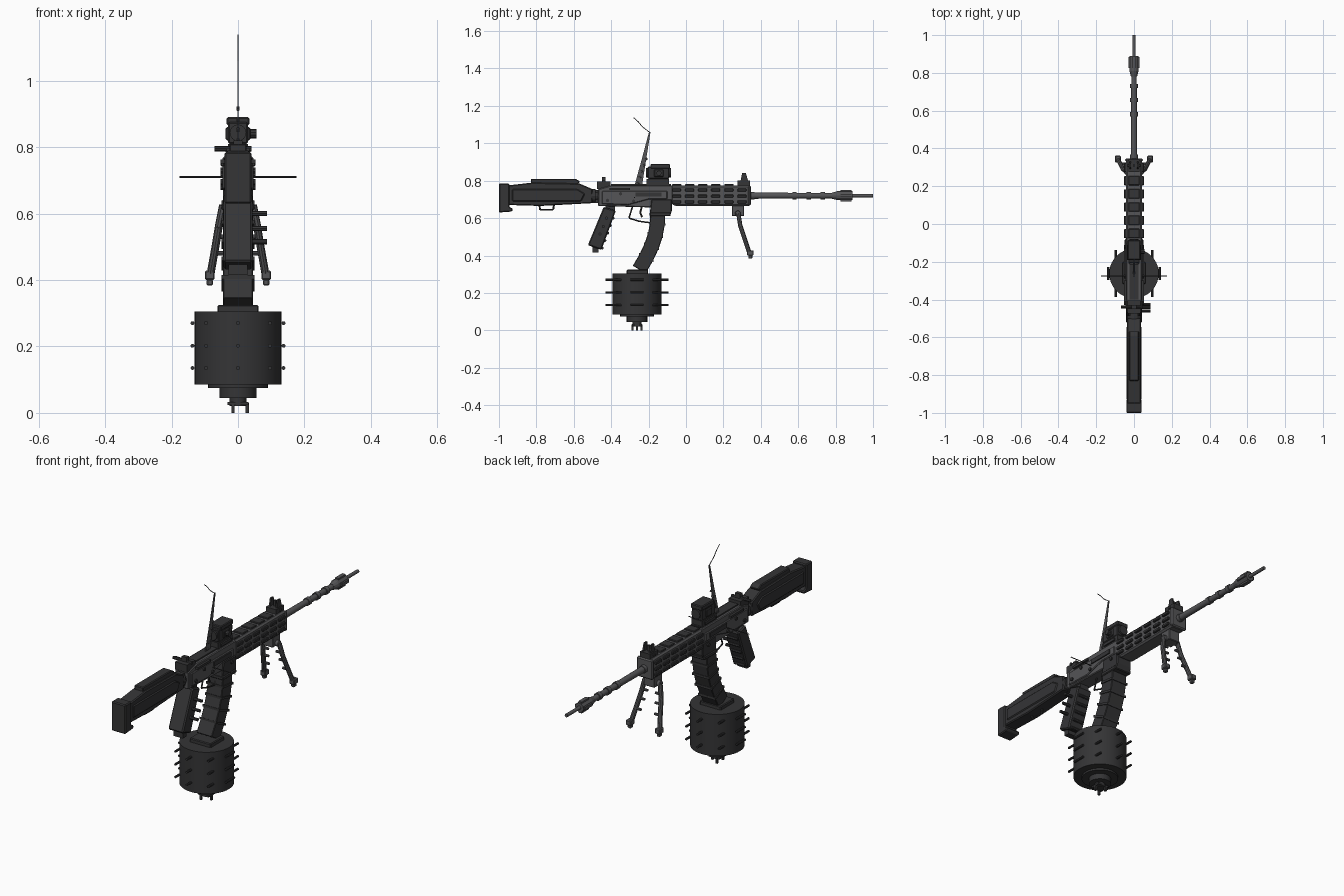
import bpy, bmesh, math
from mathutils import Vector, Matrix

def material(name, v):
    m = bpy.data.materials.new(name)
    m.diffuse_color = (v, v, v * 1.05, 1)
    return m
DARK, MID = material("dark_grey", 0.035), material("mid_grey", 0.09)

def part(name, build, mat=DARK, bevel=0.0, smooth=False):
    """One object from a list of (function, arguments) pieces."""
    bm = bmesh.new()
    for fn, *args in build:
        fn(bm, *args)
    bmesh.ops.recalc_face_normals(bm, faces=bm.faces)
    me = bpy.data.meshes.new(name)
    bm.to_mesh(me)
    bm.free()
    ob = bpy.data.objects.new(name, me)
    bpy.context.collection.objects.link(ob)
    me.materials.append(mat)
    if bevel:
        b = ob.modifiers.new("bevel", 'BEVEL')
        b.width, b.segments = bevel, 1
    if smooth:
        bpy.ops.object.select_all(action='DESELECT')
        ob.select_set(True)
        bpy.context.view_layer.objects.active = ob
        bpy.ops.object.shade_smooth_by_angle(angle=math.radians(35))
    return ob

def box(bm, x0, x1, y0, y1, z0, z1):
    m = Matrix.Translation(((x0 + x1) / 2, (y0 + y1) / 2, (z0 + z1) / 2))
    bmesh.ops.create_cube(bm, size=1, matrix=m @ Matrix.Diagonal((x1 - x0, y1 - y0, z1 - z0, 1)))

def sbox(bm, hx, y0, y1, z0, z1):
    box(bm, -hx, hx, y0, y1, z0, z1)

def prism(bm, pts, x0, x1):
    """Side profile in (y, z), extruded along x."""
    f = bm.faces.new([bm.verts.new((x0, y, z)) for y, z in pts])
    ext = bmesh.ops.extrude_face_region(bm, geom=[f])
    bmesh.ops.translate(bm, vec=(x1 - x0, 0, 0), verts=[v for v in ext["geom"] if isinstance(v, bmesh.types.BMVert)])

def rod(bm, a, b, r1, r2=None, n=12):
    a, b = Vector(a), Vector(b)
    q = (b - a).to_track_quat('Z', 'Y').to_matrix().to_4x4()
    bmesh.ops.create_cone(bm, cap_ends=True, segments=n, radius1=r1, radius2=r1 if r2 is None else r2,
                          depth=(b - a).length, matrix=Matrix.Translation((a + b) / 2) @ q)

def path(bm, pts, r, n=8):
    for a, b in zip(pts, pts[1:]):
        rod(bm, a, b, r, r, n)

# shoulder stock with cheek riser, butt plate and sling loop
part("stock_body", [
    (prism, [(-0.95, 0.67), (-0.78, 0.665), (-0.5, 0.68), (-0.5, 0.755), (-0.57, 0.785), (-0.82, 0.79), (-0.95, 0.775)], -0.036, 0.036),
    (prism, [(-0.93, 0.69), (-0.56, 0.69), (-0.54, 0.73), (-0.58, 0.755), (-0.93, 0.755)], -0.041, 0.041)], bevel=0.005)
part("cheek_riser", [(prism, [(-0.83, 0.78), (-0.58, 0.78), (-0.565, 0.795), (-0.59, 0.81), (-0.83, 0.81)], -0.026, 0.026)], bevel=0.004)
part("butt_plate", [
    (prism, [(-1, 0.63), (-0.93, 0.635), (-0.925, 0.65), (-0.945, 0.66), (-0.945, 0.785), (-1, 0.785)], -0.041, 0.041)], bevel=0.005)
part("sling_loop", [(path, [(0, -0.785, 0.675), (0, -0.78, 0.645), (0, -0.71, 0.645), (0, -0.705, 0.675)], 0.005)])
part("stock_joint", [
    (rod, (0, -0.52, 0.718), (0, -0.45, 0.718), 0.028, 0.028, 12),
    (rod, (0, -0.505, 0.718), (0, -0.485, 0.718), 0.038, 0.038, 12),
    (sbox, 0.02, -0.51, -0.46, 0.68, 0.75)])

# receiver
part("receiver", [
    (prism, [(-0.47, 0.665), (-0.3, 0.66), (-0.1, 0.655), (-0.07, 0.68), (-0.07, 0.775), (-0.4, 0.775), (-0.47, 0.755)], -0.04, 0.04),
    (prism, [(-0.45, 0.675), (-0.31, 0.67), (-0.2, 0.70), (-0.1, 0.70), (-0.1, 0.745), (-0.45, 0.745)], -0.046, 0.046)], MID, 0.004)
part("magazine_well", [
    (prism, [(-0.195, 0.612), (-0.085, 0.612), (-0.075, 0.64), (-0.075, 0.7), (-0.185, 0.7)], -0.045, 0.045),
    (sbox, 0.05, -0.195, -0.082, 0.61, 0.63)], bevel=0.004)
details = [(sbox, 0.025, -0.4, -0.08, 0.77, 0.782)]
for s in (-1, 1):
    details += [(rod, (0, y, z), (s * 0.053, y, z), 0.009, 0.009, 10)
                for y, z in ((-0.42, 0.695), (-0.35, 0.73), (-0.28, 0.69), (-0.12, 0.68))]
    x0, x1 = sorted((s * 0.04, s * 0.052))
    details += [(box, x0, x1, -0.27, -0.13, 0.715, 0.738), (box, x0, x1, -0.41, -0.3, 0.75, 0.762)]
part("receiver_details", details)
part("cross_rod", [(rod, (-0.176, -0.275, 0.71), (0.176, -0.275, 0.71), 0.0025, 0.0025, 6)])

# trigger group
part("trigger_guard", [(path, [(0, -0.285, 0.665), (0, -0.305, 0.6), (0, -0.25, 0.583), (0, -0.19, 0.575), (0, -0.185, 0.64)], 0.004)])
part("trigger", [(path, [(0, -0.235, 0.665), (0, -0.245, 0.63), (0, -0.235, 0.605)], 0.005)])

# pistol grip with ribs and side pegs
part("pistol_grip", [
    (prism, [(-0.44, 0.66), (-0.375, 0.64), (-0.452, 0.43), (-0.525, 0.455)], -0.043, 0.043)], bevel=0.006)
grip = [(sbox, 0.028, -0.5, -0.468, 0.415, 0.45), (sbox, 0.025, -0.43, -0.38, 0.63, 0.68)]
for i in range(5):
    y, z = -0.39 - 0.0145 * i, 0.6 - 0.04 * i
    grip.append((rod, (-0.03, y, z), (0.03, y, z), 0.008, 0.008, 8))
for y, z in ((-0.425, 0.6), (-0.442, 0.555), (-0.46, 0.515)):
    grip.append((rod, (0.03, y, z), (0.088, y, z), 0.008, 0.008, 8))
part("grip_fittings", grip)

# curved magazine: bands swept along an arc
arc = [(-0.15, 0.63), (-0.153, 0.57), (-0.164, 0.51), (-0.184, 0.45), (-0.212, 0.39), (-0.25, 0.325)]
front, back = [], []
for i, (y, z) in enumerate(arc):
    a, b = arc[max(i - 1, 0)], arc[min(i + 1, 5)]
    n = Vector((-(b[1] - a[1]), b[0] - a[0])).normalized()
    front.append((y + n.x * 0.04, z + n.y * 0.04))
    back.append((y - n.x * 0.04, z - n.y * 0.04))
part("curved_magazine", [(prism, front + back[::-1], -0.045, 0.045)], bevel=0.003)
part("magazine_ribs", [
    (prism, [(f[0] + 0.003, f[1] + 0.006), (f[0] + 0.003, f[1] - 0.006), (b[0] - 0.003, b[1] - 0.006), (b[0] - 0.003, b[1] + 0.006)], -0.05, 0.05)
    for f, b in list(zip(front, back))[1:5]])

# drum
CY = -0.262
part("drum", [(rod, (0, CY, 0.085), (0, CY, 0.305), 0.131, 0.131, 40),
              (rod, (0, CY, 0.075), (0, CY, 0.09), 0.09, 0.09, 32),
              (rod, (0, CY, 0.045), (0, CY, 0.08), 0.055, 0.055, 24),
              (rod, (0, CY, 0.02), (0, CY, 0.05), 0.025, 0.025, 16)], smooth=True)
part("drum_collar", [(sbox, 0.062, CY - 0.055, CY + 0.06, 0.3, 0.325)], bevel=0.004)
part("drum_prongs", [(box, x - 0.005, x + 0.005, y - 0.005, y + 0.005, 0, 0.03)
                     for x, y in ((-0.015, CY - 0.025), (0.028, CY), (-0.015, CY + 0.025))]
     + [(sbox, 0.031, CY - 0.028, CY + 0.028, 0.024, 0.033)])
pins = []
for z in (0.135, 0.202, 0.27):
    for s in (-1, 1):
        pins += [(rod, (x, CY + s * y0, z), (x, CY + s * y1, z), 0.006, 0.006, 8)
                 for x, y0, y1 in ((0, 0.12, 0.168), (-0.096, 0.08, 0.125), (0.096, 0.08, 0.125))]
        pins.append((rod, (s * 0.137, CY - 0.035, z), (s * 0.137, CY + 0.035, z), 0.006, 0.006, 8))
part("drum_pins", pins)

# handguard with side slots and top rail
part("handguard", [(prism, [(-0.08, 0.68), (-0.06, 0.665), (0.345, 0.665), (0.345, 0.775), (-0.08, 0.775)], -0.042, 0.042)], MID, 0.008)
slats = []
for i in range(6):
    y = -0.075 + 0.07 * i
    for s in (-1, 1):
        for z, h in ((0.687, 0.008), (0.717, 0.008), (0.75, 0.008)):
            x0, x1 = sorted((s * 0.04, s * 0.053))
            slats.append((box, x0, x1, y, y + 0.048, z - h, z + h))
    slats.append((sbox, 0.03, y, y + 0.05, 0.77, 0.782))
part("handguard_slats", slats, DARK, 0.003)
part("handguard_cap", [(sbox, 0.047, 0.33, 0.348, 0.668, 0.772)], MID, 0.006)

# barrel, rings and muzzle brake
part("barrel", [(rod, (0, 0.3, 0.72), (0, 0.82, 0.72), 0.017, 0.014, 16),
                (rod, (0, 0.82, 0.72), (0, 1.0, 0.72), 0.009, 0.009, 16)], MID, smooth=True)
part("barrel_rings", [(rod, (0, y, 0.72), (0, y + 0.022, 0.72), 0.02, 0.02, 12) for y in (0.345, 0.57, 0.645, 0.72)], MID, smooth=True)
brake = [(rod, (0, 0.81, 0.72), (0, 0.89, 0.72), 0.024, 0.024, 12),
         (rod, (0, 0.78, 0.72), (0, 0.81, 0.72), 0.016, 0.024, 12)]
brake += [(sbox, 0.03, 0.825, 0.885, 0.712, 0.728), (sbox, 0.01, 0.825, 0.885, 0.69, 0.75)]
part("muzzle_brake", brake, MID)

# front and rear sights
part("front_sight", [(sbox, 0.03, 0.275, 0.342, 0.77, 0.8), (sbox, 0.006, 0.305, 0.315, 0.8, 0.83)]
     + [(prism, [(0.29, 0.79), (0.335, 0.79), (0.32, 0.84), (0.3, 0.84)], x, x + 0.008) for x in (-0.024, 0.016)]
     + [(rod, (-0.035, 0.31, 0.785), (0.035, 0.31, 0.785), 0.008, 0.008, 8)])
part("rear_sight", [(sbox, 0.035, -0.475, -0.405, 0.755, 0.795), (sbox, 0.014, -0.45, -0.43, 0.79, 0.82),
                    (rod, (-0.07, -0.44, 0.795), (0.04, -0.44, 0.795), 0.008, 0.008, 8)])

# scope
part("scope_mount", [(sbox, 0.03, -0.21, -0.09, 0.775, 0.81), (sbox, 0.038, -0.19, -0.11, 0.785, 0.8)])
part("scope_body", [(sbox, 0.03, -0.205, -0.09, 0.81, 0.875), (sbox, 0.034, -0.19, -0.085, 0.865, 0.89),
                    (sbox, 0.037, -0.17, -0.12, 0.82, 0.86)], bevel=0.004)
part("scope_lenses", [(rod, (0, -0.215, 0.843), (0, -0.08, 0.843), 0.025, 0.025, 16),
                      (rod, (0.03, -0.145, 0.84), (0.055, -0.145, 0.84), 0.014, 0.014, 10)])

# whip blade behind the scope
part("whip_blade", [(prism, [(-0.275, 0.775), (-0.235, 0.775), (-0.19, 1.06), (-0.198, 1.06), (-0.235, 0.92)], -0.002, 0.002),
                    (path, [(0, -0.194, 1.058), (0, -0.235, 1.09), (0, -0.255, 1.115), (0, -0.28, 1.137)], 0.002, 6)], MID)
part("whip_beads", [(rod, (0, -0.262 + 0.011 * i, 0.785 + 0.032 * i), (0, -0.25 + 0.011 * i, 0.79 + 0.032 * i), 0.006, 0.006, 6)
                    for i in range(5)], MID)

# bipod
part("bipod_mount", [(sbox, 0.032, 0.245, 0.31, 0.61, 0.67), (rod, (-0.05, 0.277, 0.625), (0.05, 0.277, 0.625), 0.016, 0.016, 10)], MID, 0.003)
for s, side in ((-1, "left"), (1, "right")):
    leg = [(s * 0.045, 0.28, 0.625), (s * 0.058, 0.29, 0.56), (s * 0.068, 0.31, 0.5), (s * 0.084, 0.34, 0.41)]
    pegs = [(rod, (x, y, z), (x - s * 0.032, y, z), 0.007, 0.007, 8) for x, y, z in
            ((s * 0.055, 0.287, 0.575), (s * 0.063, 0.30, 0.53), (s * 0.072, 0.318, 0.48))]
    x0, x1 = sorted((s * 0.07, s * 0.1))
    part(side + "_bipod_leg", [(path, leg, 0.012, 10)] + pegs, MID)
    part(side + "_bipod_foot", [(box, x0, x1, 0.325, 0.362, 0.4, 0.428), (box, x0 + 0.005, x1 - 0.005, 0.333, 0.355, 0.383, 0.402)], MID, 0.004)
